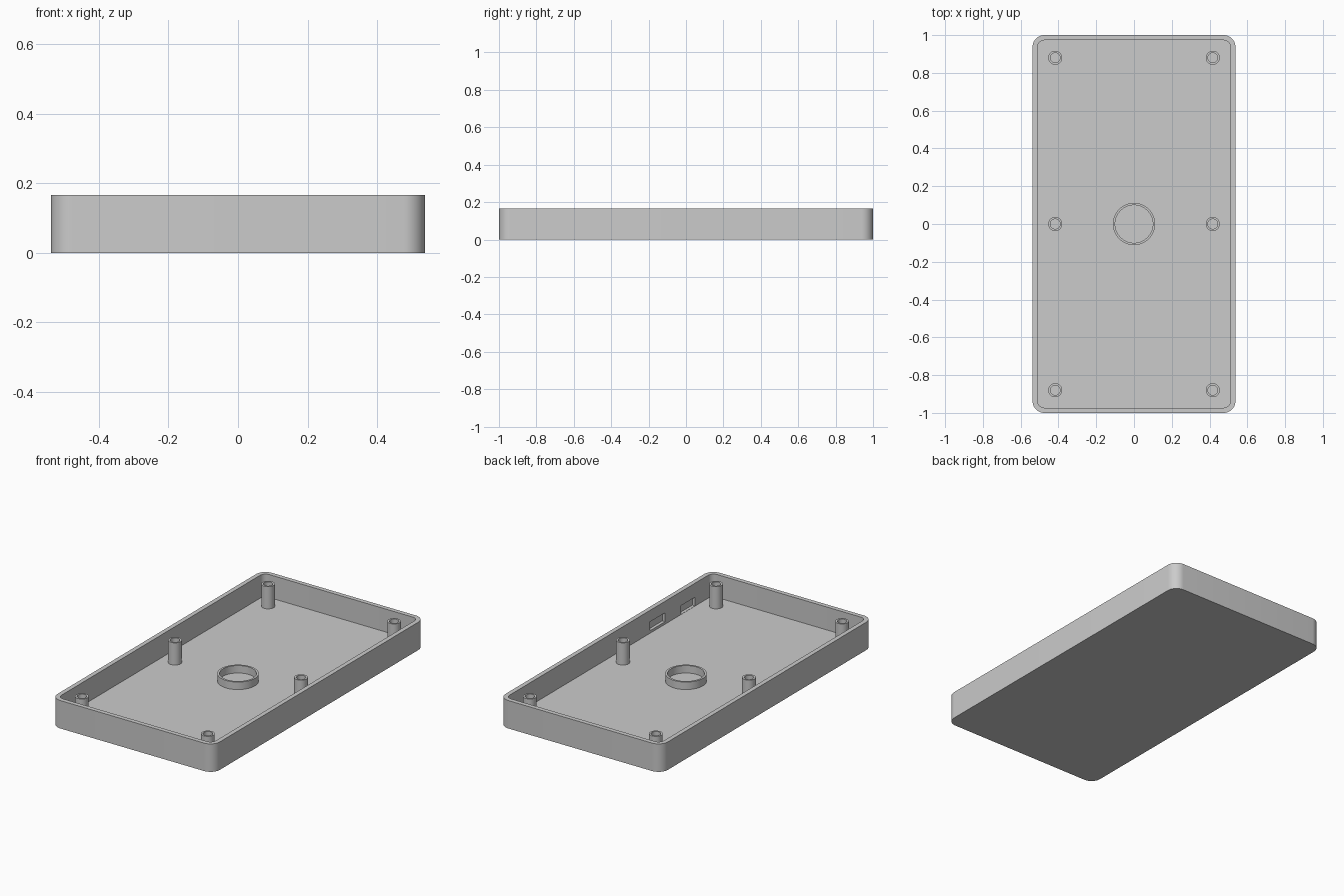
import bpy
import bmesh
from math import cos, sin, pi

if "Cube" in bpy.data.objects:
    bpy.data.objects.remove(bpy.data.objects["Cube"], do_unlink=True)

HALF_X, HALF_Y, HEIGHT = 0.537, 1.0, 0.167
WALL, FLOOR, CORNER = 0.027, 0.03, 0.062
POST_TOP, RING_TOP = 0.163, 0.075

grey = bpy.data.materials.new("plain grey")
grey.use_nodes = True
grey.diffuse_color = (0.6, 0.6, 0.6, 1)
grey.node_tree.nodes["Principled BSDF"].inputs["Base Color"].default_value = (0.6, 0.6, 0.6, 1)


def rounded_rectangle(inset, z, steps=10):
    """Outline of the case, moved inward by the inset."""
    r = CORNER - inset
    cx, cy = HALF_X - CORNER, HALF_Y - CORNER
    points = []
    for k, (sx, sy) in enumerate([(1, 1), (-1, 1), (-1, -1), (1, -1)]):
        for i in range(steps + 1):
            a = (k + i / steps) * pi / 2
            points.append((sx * cx + r * cos(a), sy * cy + r * sin(a), z))
    return points


def circle(x, y, r, z, steps=40):
    return [(x + r * cos(2 * pi * i / steps), y + r * sin(2 * pi * i / steps), z)
            for i in range(steps)]


def loft(name, outlines):
    """Bridge successive outlines and cap both ends."""
    bm = bmesh.new()
    rings = [[bm.verts.new(p) for p in outline] for outline in outlines]
    for a, b in zip(rings, rings[1:]):
        for i in range(len(a)):
            j = (i + 1) % len(a)
            bm.faces.new((a[i], a[j], b[j], b[i]))
    bm.faces.new(list(reversed(rings[0])))
    bm.faces.new(rings[-1])
    bmesh.ops.recalc_face_normals(bm, faces=bm.faces)
    mesh = bpy.data.meshes.new(name)
    bm.to_mesh(mesh)
    bm.free()
    mesh.materials.append(grey)
    obj = bpy.data.objects.new(name, mesh)
    bpy.context.collection.objects.link(obj)
    return obj


def cut_pocket(obj, y0, y1, z0, z1, depth=0.018):
    """Cut a blind rectangular pocket into the inside of the +x wall."""
    x0, x1 = HALF_X - WALL - 0.02, HALF_X - WALL + depth
    cutter = loft("pocket_cutter", [[(x0, y0, z), (x1, y0, z), (x1, y1, z), (x0, y1, z)]
                                    for z in (z0, z1)])
    cutter.hide_render = True
    mod = obj.modifiers.new("pocket", "BOOLEAN")
    mod.operation = "DIFFERENCE"
    mod.solver = "EXACT"
    mod.object = cutter
    bpy.context.view_layer.update()
    graph = bpy.context.evaluated_depsgraph_get()
    result = bpy.data.meshes.new_from_object(obj.evaluated_get(graph))
    obj.modifiers.clear()
    obj.data = result
    bpy.data.objects.remove(cutter, do_unlink=True)


def tube(name, x, y, outer, inner, top):
    """Hollow upright boss standing on the floor, closed at the bottom."""
    base = FLOOR - 0.005
    return loft(name, [circle(x, y, outer, base), circle(x, y, outer, top),
                       circle(x, y, inner, top), circle(x, y, inner, FLOOR + 0.0005)])


# Open tray with rounded corners
tray = loft("case_tray", [rounded_rectangle(0, 0), rounded_rectangle(0, HEIGHT),
                          rounded_rectangle(WALL, HEIGHT), rounded_rectangle(WALL, FLOOR)])

# Blind port pockets inside the left wall
cut_pocket(tray, -0.53, -0.39, 0.045, 0.098)
cut_pocket(tray, -0.815, -0.68, 0.031, 0.083)
parts = [tray]

# Screw posts
for side, x in (("right", -0.417), ("left", 0.417)):
    for place, y in (("front", -0.88), ("middle", 0), ("back", 0.88)):
        parts.append(tube(f"screw_post_{place}_{side}", x, y, 0.037, 0.026, POST_TOP))

# Central locating ring
parts.append(tube("centre_ring", 0, 0, 0.112, 0.1, RING_TOP))

# Smooth the round walls, keep the edges sharp
bpy.ops.object.select_all(action="DESELECT")
for part in parts:
    part.select_set(True)
bpy.context.view_layer.objects.active = tray
bpy.ops.object.shade_smooth_by_angle(angle=pi / 6)
